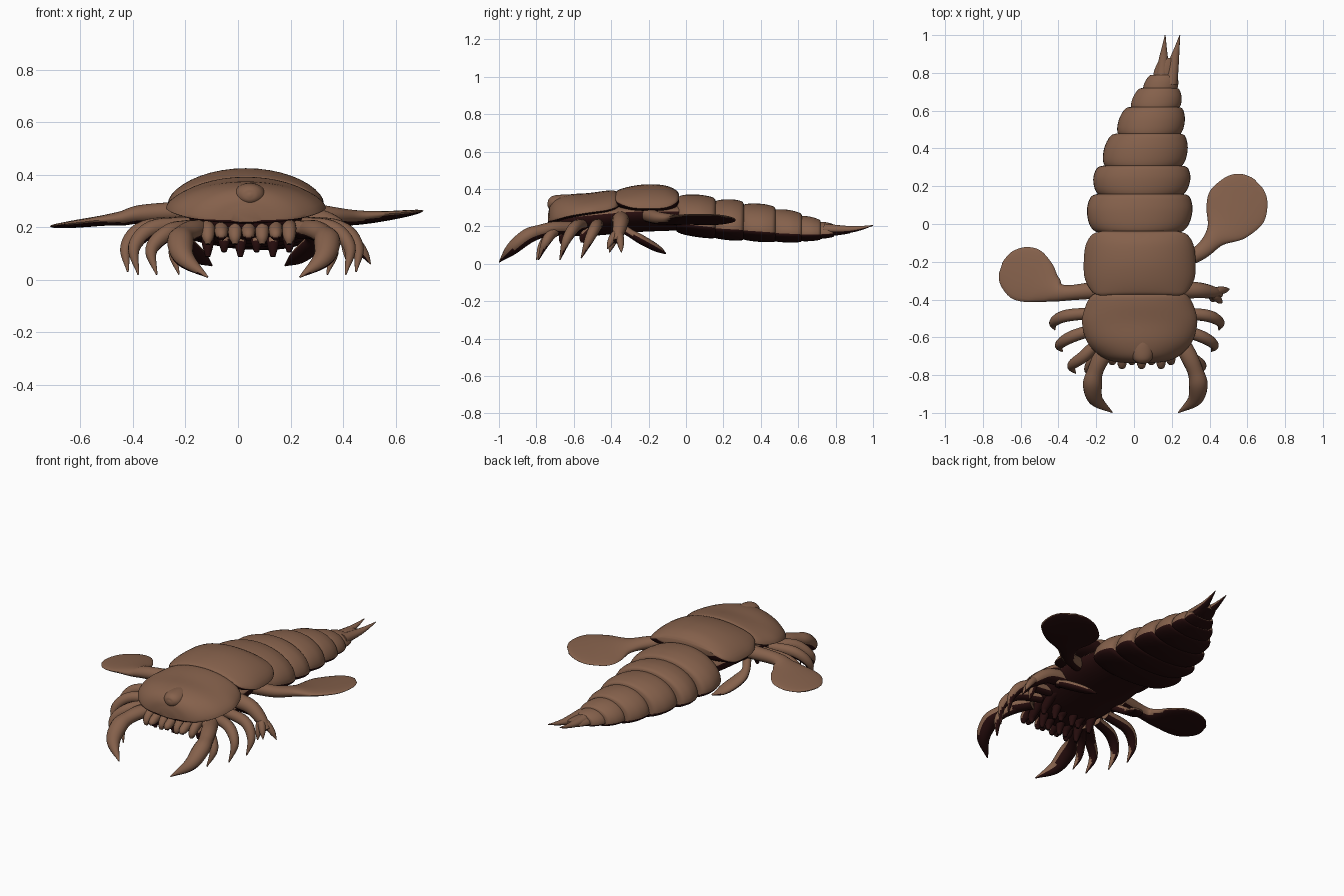
import bpy, bmesh, math
from mathutils import Vector

if "Cube" in bpy.data.objects:
    bpy.data.objects.remove(bpy.data.objects["Cube"])


def material(name, rgb):
    mat = bpy.data.materials.new(name)
    mat.use_nodes = True
    mat.diffuse_color = (*rgb, 1)
    mat.node_tree.nodes["Principled BSDF"].inputs["Base Color"].default_value = (*rgb, 1)
    return mat


shell_brown = material("shell brown", (0.235, 0.119, 0.071))
underside_dark = material("underside dark maroon", (0.02, 0.004, 0.004))
UP = Vector((0, 0, 1))


def smooth_path(points, steps):
    """Catmull-Rom interpolation of tuples of any length."""
    pts = [Vector(p) for p in points]
    pts = [pts[0] * 2 - pts[1]] + pts + [pts[-1] * 2 - pts[-2]]
    result = []
    for a, b, c, d in zip(pts, pts[1:], pts[2:], pts[3:]):
        for k in range(steps):
            t = k / steps
            result.append(0.5 * (2 * b + (c - a) * t + (2 * a - 5 * b + 4 * c - d) * t ** 2
                                 + (3 * b - a - 3 * c + d) * t ** 3))
    return result + [pts[-2]]


def skin(name, rings, dark_below):
    """Join rings of points into a closed surface; faces turned down become dark."""
    bm = bmesh.new()
    loops = [[bm.verts.new(p) for p in ring] for ring in rings]
    n = len(loops[0])
    for low, high in zip(loops, loops[1:]):
        for i in range(n):
            j = (i + 1) % n
            bm.faces.new((low[i], low[j], high[j], high[i]))
    bm.faces.new(loops[0])
    bm.faces.new(loops[-1])
    bmesh.ops.recalc_face_normals(bm, faces=bm.faces)
    bm.normal_update()
    for f in bm.faces:
        f.material_index = int(f.normal.z < dark_below)
    mesh = bpy.data.meshes.new(name)
    bm.to_mesh(mesh)
    bm.free()
    mesh.materials.append(shell_brown)
    mesh.materials.append(underside_dark)
    obj = bpy.data.objects.new(name, mesh)
    bpy.context.collection.objects.link(obj)
    bpy.ops.object.select_all(action="DESELECT")
    obj.select_set(True)
    bpy.context.view_layer.objects.active = obj
    bpy.ops.object.shade_smooth_by_angle(angle=math.radians(50))


def plate(name, stations, power=1.0, dark_below=-0.1, steps=5, sides=40):
    """Stations along y: (y, centre x, half width, rim z, rise above, drop below)."""
    rings = []
    for y, cx, w, rim, rise, drop in smooth_path(stations, steps):
        ring = []
        for k in range(sides):
            a = math.tau * k / sides
            s = math.sin(a)
            z = rise * s ** power if s > 0 else drop * s
            ring.append((cx + w * math.cos(a), y, rim + z))
        rings.append(ring)
    skin(name, rings, dark_below)


def limb(name, points, steps=6, sides=14, dark_below=-0.45, bank=0.0):
    """Points along a path: (x, y, z, half width, half thickness)."""
    path = smooth_path(points, steps)
    centres = [Vector(p[:3]) for p in path]
    chord = centres[-1] - centres[0]
    across = Vector((-chord.y, chord.x, 0)).normalized() + UP * bank
    rings = []
    for i, p in enumerate(path):
        tangent = (centres[min(i + 1, len(path) - 1)] - centres[max(i - 1, 0)]).normalized()
        side = (across - tangent * across.dot(tangent)).normalized()
        up = tangent.cross(side)
        w, t = max(p[3], 0.002), max(p[4], 0.002)
        rings.append([centres[i] + side * w * math.cos(a) + up * t * math.sin(a)
                      for a in (math.tau * k / sides for k in range(sides))])
    skin(name, rings, dark_below)


def round_limb(name, points, radius, profile=(0.9, 1, 0.75, 0.1), dark_below=-0.45):
    limb(name, [(*p, radius * f, radius * f) for p, f in zip(points, profile)],
         dark_below=dark_below)


# Head shield, with the rim dropping towards the front
plate("head_shield", [
    (-.737, .03, .06, .23, .04, .01), (-.725, .03, .15, .23, .085, .015),
    (-.69, .03, .22, .238, .112, .015), (-.62, .03, .28, .256, .115, .015),
    (-.52, .03, .305, .273, .105, .015), (-.43, .03, .285, .285, .105, .015),
    (-.38, .03, .255, .3, .09, .015), (-.362, .03, .22, .31, .06, .01)], 1.2)

# Eye bump on the head
limb("eye_bump", [(.045, -.56, .342, .02, .012), (.045, -.62, .335, .047, .034),
                  (.045, -.67, .327, .06, .042), (.045, -.71, .322, .053, .04),
                  (.045, -.733, .32, .032, .026), (.045, -.741, .32, .006, .006)],
     sides=24, dark_below=-.95)

# Broad back shield
plate("back_shield", [
    (-.378, .03, .21, .345, .03, .02), (-.36, .03, .25, .325, .07, .03),
    (-.29, .03, .29, .3, .115, .02), (-.2, .03, .296, .295, .13, .02),
    (-.11, .03, .285, .3, .118, .02), (-.055, .03, .25, .325, .07, .03),
    (-.038, .03, .2, .345, .03, .02)], 1.2)

# Soft dark body under the shields
plate("underbody", [
    (-.71, .03, .08, .225, .03, .03), (-.66, .03, .18, .235, .04, .08),
    (-.5, .03, .23, .25, .06, .1), (-.25, .03, .24, .27, .06, .1),
    (.02, .03, .2, .27, .05, .09)], dark_below=0.6)

# Tail segments: start y, centre x, half width, top z, bottom z
segments = [
    (-.05, .025, .286, .383, .155), (.14, .035, .264, .352, .13),
    (.29, .047, .242, .334, .122), (.46, .078, .195, .305, .113),
    (.60, .11, .15, .268, .115), (.70, .135, .105, .232, .128),
    (.77, .157, .07, .21, .145), (.86, .183, .04, .197, .165)]
swell = [(0, .72), (.1, .86), (.3, .96), (.6, 1.02), (.85, 1), (.96, .94), (1, .82)]
for number, (here, after) in enumerate(zip(segments, segments[1:]), 1):
    y = here[0]
    length = after[0] - y + 0.02
    stations = []
    for t, s in swell:
        _, cx, w, top, bottom = [a + (b - a) * t * 0.9 for a, b in zip(here, after)]
        rim = bottom + 0.27 * (top - bottom)
        stations.append((y + length * t, cx, w * s, rim,
                         (top - rim) * (0.3 + 0.7 * s), (rim - bottom) * s))
    plate(f"tail_segment_{number}", stations)

# Forked tail end
for label, root, mid, tip in (("left", .195, .212, .243), ("right", .145, .155, .165)):
    limb(f"tail_spike_{label}", [(root, .74, .185, .035, .03), (mid, .86, .183, .026, .02),
                                 ((mid + tip) / 2, .93, .19, .014, .012),
                                 (tip, 1, .205, .002, .002)])

# Swimming paddles, each a round arm widening into a thin blade
limb("paddle_right", [
    (-.2, -.35, .26, .045, .04), (-.37, -.365, .25, .042, .035),
    (-.435, -.345, .235, .075, .028), (-.505, -.305, .226, .125, .02),
    (-.575, -.265, .217, .148, .016), (-.64, -.228, .209, .122, .012),
    (-.678, -.205, .205, .072, .008), (-.692, -.197, .204, .01, .003)], sides=24, dark_below=-.8)
limb("paddle_left", [
    (.22, -.21, .265, .04, .04), (.35, -.15, .245, .042, .034),
    (.43, -.07, .237, .06, .028), (.488, .0, .235, .128, .02),
    (.543, .09, .237, .166, .016), (.593, .18, .242, .132, .012),
    (.619, .225, .246, .078, .008), (.63, .242, .247, .01, .003)],
    sides=24, dark_below=-.8, bank=-.14)

# Paired claws, walking legs and rear flaps
legs = {
    "rear": [(.2, -.47, .215), (.37, -.485, .195), (.44, -.52, .125), (.435, -.56, .03)],
    "middle": [(.2, -.55, .21), (.34, -.595, .195), (.41, -.64, .125), (.395, -.675, .02)],
    "front": [(.2, -.62, .2), (.28, -.7, .18), (.345, -.75, .115), (.325, -.79, .02)],
}
claw = [(.18, -.6, .19, .04, .035), (.23, -.7, .19, .045, .037), (.265, -.78, .172, .042, .037),
        (.28, -.85, .145, .05, .042), (.262, -.93, .08, .038, .034), (.175, -.998, .01, .003, .003)]
flap = [(.2, -.37, .21, .025, .025), (.24, -.3, .165, .025, .022), (.235, -.24, .13, .042, .025),
        (.19, -.16, .085, .04, .02), (.14, -.11, .055, .004, .004)]
for label, sign in (("left", 1), ("right", -1)):
    for place, pts in legs.items():
        round_limb(f"{place}_leg_{label}", [(.015 + sign * x, y, z) for x, y, z in pts], .032)
    limb(f"claw_{label}", [(.06 + sign * x, *rest) for x, *rest in claw])
    limb(f"rear_flap_{label}", [(.04 + sign * x, *rest) for x, *rest in flap], dark_below=0)

# Small extra leg beside the right claw
round_limb("inner_leg_right", [(-.15, -.63, .19), (-.21, -.71, .165), (-.245, -.77, .1),
                               (-.225, -.8, .02)], .026)

# Branched leg on the left side only
branch = Vector((.41, -.36, .17))
round_limb("branched_leg", [(.2, -.35, .24), (.33, -.35, .22), branch, (.46, -.37, .12)], .045,
           (1.1, .95, .75, .4))
for number, tip in enumerate([(.505, -.345, .06), (.465, -.42, .08), (.42, -.41, .06)], 1):
    end = Vector(tip)
    round_limb(f"branch_tip_{number}",
               [branch, branch.lerp(end, .4) + UP * .015, branch.lerp(end, .75) + UP * .012, end],
               .022)

# Rows of blunt mouth feelers beneath the head, the inner rows darker
for row, (y, drop, count, dark) in enumerate(
        [(-.66, .135, 7, -.4), (-.57, .088, 6, .2), (-.46, .095, 6, .2)], 1):
    for i in range(count):
        x = .04 + .31 * (i / (count - 1) - .5)
        low = drop + .018 * (i % 2)
        reach = .065 + .02 * (i % 2)
        round_limb(f"mouth_feeler_{row}_{i + 1}",
                   [(x, y + .03, .21), (x, y - .03, .195), (x, y - reach, (low + .19) / 2),
                    (x, y - reach - .01, low)], .027, (.9, 1, .85, .35), dark)
